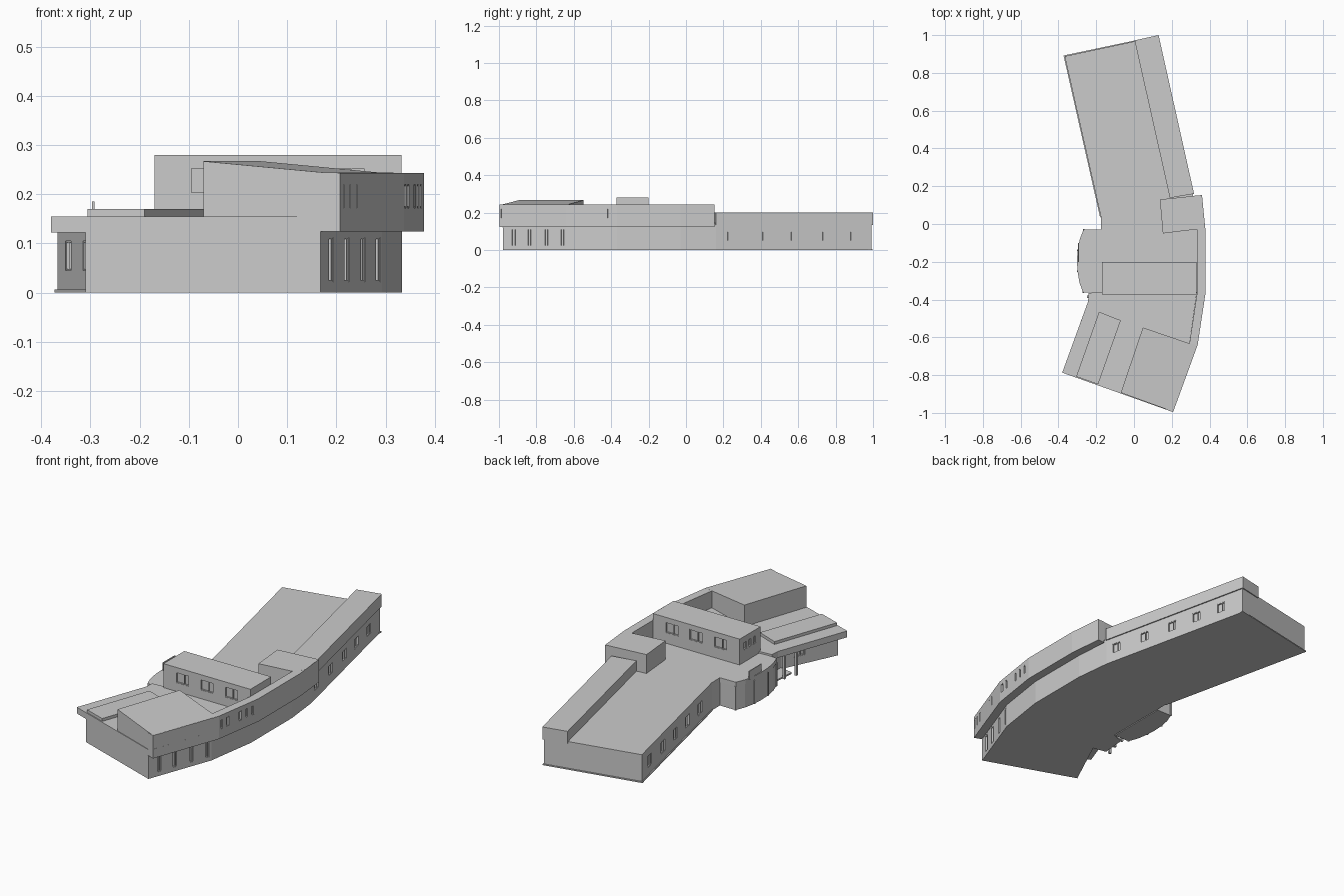
import bpy, bmesh
from mathutils import Vector, Matrix

if "Cube" in bpy.data.objects:
    bpy.data.objects.remove(bpy.data.objects["Cube"])


def prism(name, pts, z0, z1):
    """Extruded plan outline; z1 may be one height or one per corner."""
    tops = z1 if isinstance(z1, (list, tuple)) else [z1] * len(pts)
    bm = bmesh.new()
    lo = [bm.verts.new((x, y, z0)) for x, y in pts]
    hi = [bm.verts.new((p[0], p[1], z)) for p, z in zip(pts, tops)]
    bm.faces.new(lo[::-1])
    bm.faces.new(hi)
    n = len(pts)
    for i in range(n):
        j = (i + 1) % n
        bm.faces.new((lo[i], lo[j], hi[j], hi[i]))
    bmesh.ops.recalc_face_normals(bm, faces=bm.faces)
    return finish(name, bm)


def finish(name, bm):
    me = bpy.data.meshes.new(name)
    bm.to_mesh(me)
    bm.free()
    ob = bpy.data.objects.new(name, me)
    bpy.context.collection.objects.link(ob)
    return ob


def box_at(bm, c, d, z0, z1, w, depth):
    """Box centred on plan point c, width along d, depth across it."""
    m = Matrix.Translation((c.x, c.y, (z0 + z1) / 2))
    m = m @ Matrix.Rotation(Vector((1, 0)).angle_signed(d) * -1, 4, 'Z')
    m = m @ Matrix.Diagonal((w, depth, z1 - z0, 1))
    bmesh.ops.create_cube(bm, size=1, matrix=m)


def windows(target, specs, name):
    """Cut recesses; spec = (start, end, fraction, width, z0, z1, mullion)."""
    cut, bars = bmesh.new(), bmesh.new()
    for p, q, t, w, z0, z1, mullion in specs:
        p, q = Vector(p), Vector(q)
        d = (q - p).normalized()
        out = Vector((d.y, -d.x))
        c = p.lerp(q, t)
        box_at(cut, c, d, z0, z1, w, 0.016)
        f = 0.003
        cb = c - out * 0.005
        for s in (-1, 1):
            box_at(bars, cb + d * s * (w - f) / 2, d, z0, z1, f, 0.008)
        box_at(bars, cb, d, z0, z0 + f, w, 0.008)
        box_at(bars, cb, d, z1 - f, z1, w, 0.008)
        if mullion:
            box_at(bars, cb + d * w * 0.12, d, z0, z1, f, 0.008)
    cutter = finish(name + "_cutter", cut)
    cutter.hide_render = True
    mod = target.modifiers.new("openings", 'BOOLEAN')
    mod.operation, mod.object, mod.solver = 'DIFFERENCE', cutter, 'EXACT'
    bpy.context.view_layer.objects.active = target
    bpy.ops.object.modifier_apply(modifier=mod.name)
    bpy.data.objects.remove(cutter)
    finish(name + "_frames", bars)


def by_y(p, q, ys, w, z0, z1, mullion=False):
    return [(p, q, (y - p[1]) / (q[1] - p[1]), w, z0, z1, mullion) for y in ys]


# Ground storey, with the long north wing
ground = [(-.31, -.81), (.168, -.979), (.293, -.638), (.333, -.37), (.333, -.03), (.312, .16),
          (.125, .993), (-.367, .888), (-.175, .037), (-.175, -.36), (-.178, -.53)]
body = prism("ground_storey", ground, 0, .145)
spec = by_y(ground[1], ground[2], (-.92, -.835, -.745, -.66), .026, .022, .112, True)
spec += by_y(ground[5], ground[6], (.22, .39, .56, .71, .86), .05, .048, .1, True)
spec += [(ground[7], ground[8], t, .05, .045, .105, True) for t in (.117, .30, .48, .65, .83)]
spec += by_y(ground[9], ground[10], (-.45,), .06, .045, .105, True)
spec += by_y(ground[10], ground[0], (-.62,), .06, .045, .105, True)
spec += by_y(ground[8], ground[9], (-.08, -.19, -.3), .07, .015, .11, True)
windows(body, spec, "ground_windows")

# Thin plinth at the wing's north and west sides
prism("wing_plinth", [(-.17, .03), (.12, .16), (.13, .998), (-.373, .892), (-.18, .037)], 0, .006)

# South wing roof slab with overhang, and the raised strip on it
prism("south_roof_slab", [(-.38, -.787), (.168, -.982), (.293, -.635), (.333, -.36),
                          (-.17, -.36), (-.24, -.365), (-.243, -.41)], .122, .155)
prism("south_roof_strip", [(-.306, -.808), (-.19, -.849), (-.07, -.51), (-.185, -.465)], .15, .17)

# Overhanging upper storey wall along the curved east side
outer = [(.207, -.996), (.337, -.64), (.378, -.37), (.378, -.03), (.36, .153)]
inner = [(.32, .15), (.333, -.03), (.333, -.37), (.293, -.635), (.168, -.982)]
wall = prism("east_upper_wall", outer + inner, .124, .243)
spec = by_y(outer[0], outer[1], (-.98, -.945, -.91, -.825, -.785, -.745, -.665), .017, .172, .22)
spec += by_y(outer[1], outer[2], (-.62, -.58, -.495, -.45, -.41), .017, .172, .22)
windows(wall, spec, "upper_windows")

# Rooftop rooms: sloped hall, stair block and wing roof strip
prism("sloped_hall", [(-.07, -.893), (.17, -.98), (.207, -.993), (.337, -.64), (.293, -.632), (.047, -.548)],
      .15, [.267, .2445, .2435, .2435, .2435, .267])
prism("north_stair_block", [(.153, -.05), (.34, -.027), (.372, .02), (.3595, .153), (.137, .13)], .14, .2432)
prism("wing_roof_strip", [(.19, .138), (.318, .16), (.13, 1.0), (.003, .972)], .135, .2)

# Penthouse
px0, px1, py0, py1 = -.17, .332, -.372, -.2
pent = prism("penthouse", [(px0, py0), (px1, py0), (px1, py1), (px0, py1)], .14, .28)
spec = [((px0, py0), (px1, py0), t, .075, .2, .255, True) for t in (.22, .5, .78)]
spec += [((px1, py1), (px0, py1), t, .075, .2, .255, True) for t in (.22, .5, .78)]
spec += [((px0, py1), (px0, py0), t, .025, .21, .25, False) for t in (.28, .5, .72)]
windows(pent, spec, "penthouse_windows")

# Bowed entrance porch: floor, glazed wall and roof
bow = [(-.265, -.03), (-.285, -.08), (-.297, -.14), (-.3, -.195), (-.297, -.25), (-.287, -.31), (-.268, -.362)]
glass_in = [(x + .01, y) for x, y in reversed(bow)]
prism("porch_floor", [(-.18, -.362), (-.18, -.03)] + bow, 0, .008)
prism("porch_glass", bow + glass_in, .008, .124)
prism("porch_end_wall", [(-.265, -.04), (-.17, -.04), (-.17, -.03), (-.265, -.03)], 0, .124)
prism("porch_roof", [(-.17, -.364), (-.17, -.028)] + [(x - .002, y) for x, y in bow], .122, .146)
mull = bmesh.new()
for x, y in bow[::2]:
    box_at(mull, Vector((x, y)), Vector((1, 0)), 0, .124, .008, .008)
finish("porch_mullions", mull)
prism("porch_upstand", [(-.297, -.2), (-.292, -.2), (-.292, -.1), (-.297, -.1)], .14, .185)

# Side terrace floor with slim columns under the overhang
prism("terrace_floor", [(-.17, -.53), (-.17, -.36), (-.238, -.385), (-.25, -.515)], 0, .008)
cols = bmesh.new()
for x, y in ((-.242, -.385), (-.252, -.45), (-.275, -.515)):
    box_at(cols, Vector((x, y)), Vector((1, 0)), 0, .124, .012, .012)
finish("terrace_columns", cols)
